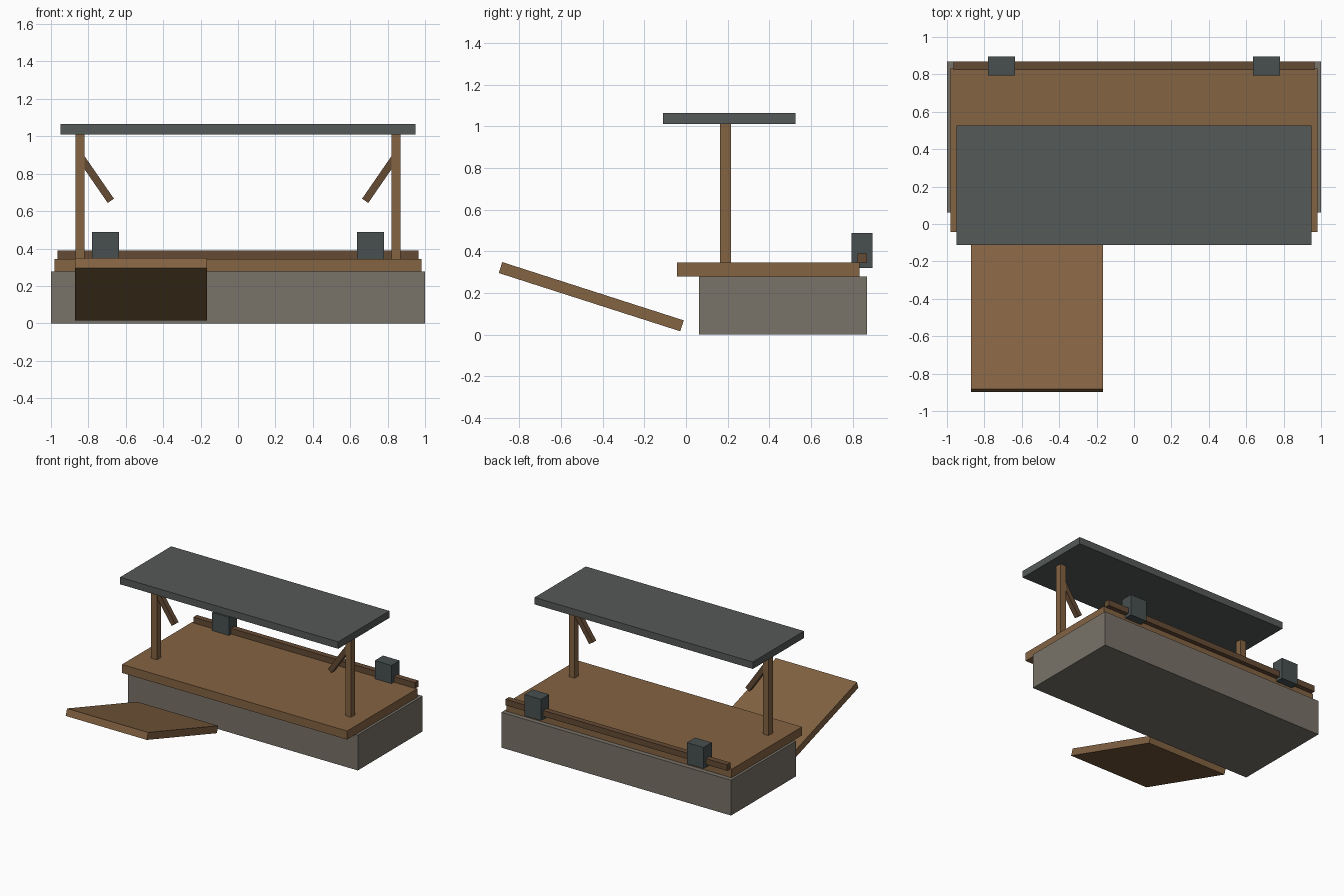
import bpy
from math import radians, atan2

if "Cube" in bpy.data.objects:
    bpy.data.objects.remove(bpy.data.objects["Cube"])


def material(name, rgb):
    m = bpy.data.materials.new(name)
    m.diffuse_color = (*rgb, 1)
    m.use_nodes = True
    m.node_tree.nodes["Principled BSDF"].inputs["Base Color"].default_value = m.diffuse_color
    return m


wood = material("wood", (0.23, 0.125, 0.055))
dark_wood = material("dark_wood", (0.13, 0.07, 0.035))
stone = material("stone", (0.19, 0.17, 0.14))
slate = material("slate", (0.09, 0.10, 0.095))
iron = material("iron", (0.065, 0.08, 0.08))


def box(name, center, size, mat, rot=(0, 0, 0)):
    bpy.ops.mesh.primitive_cube_add(size=1, location=center, rotation=rot)
    ob = bpy.context.object
    ob.name = name
    ob.scale = size
    ob.data.materials.append(mat)
    return ob


def span(name, x, y, z, mat):
    """Box given by its minimum and maximum on each axis."""
    ax = (x, y, z)
    return box(name, [(a + b) / 2 for a, b in ax], [b - a for a, b in ax], mat)


# Platform
span("stone_base", (-1, 1), (0.062, 0.868), (0, 0.278), stone)
span("deck", (-0.98, 0.98), (-0.043, 0.832), (0.278, 0.345), wood)

# Canopy
span("roof", (-0.95, 0.95), (-0.111, 0.526), (1.01, 1.065), slate)

# Back rail
span("back_rail", (-0.965, 0.965), (0.823, 0.868), (0.343, 0.39), dark_wood)

# Mirrored posts, braces and bumpers
for side, s in (("left", -1), ("right", 1)):
    box(side + "_post", (s * 0.845, 0.189, 0.6775), (0.05, 0.052, 0.667), wood)
    box(side + "_brace", (s * 0.76, 0.189, 0.771), (0.04, 0.04, 0.282),
        dark_wood, (0, s * atan2(0.16, 0.232), 0))
    box(side + "_bumper", (s * 0.708, 0.845, 0.404), (0.145, 0.102, 0.168), iron)

# Sloping ramp in front
box("ramp", (-0.518, -0.455, 0.182), (0.706, 0.915, 0.055), wood,
    (radians(-17.8), 0, 0))
